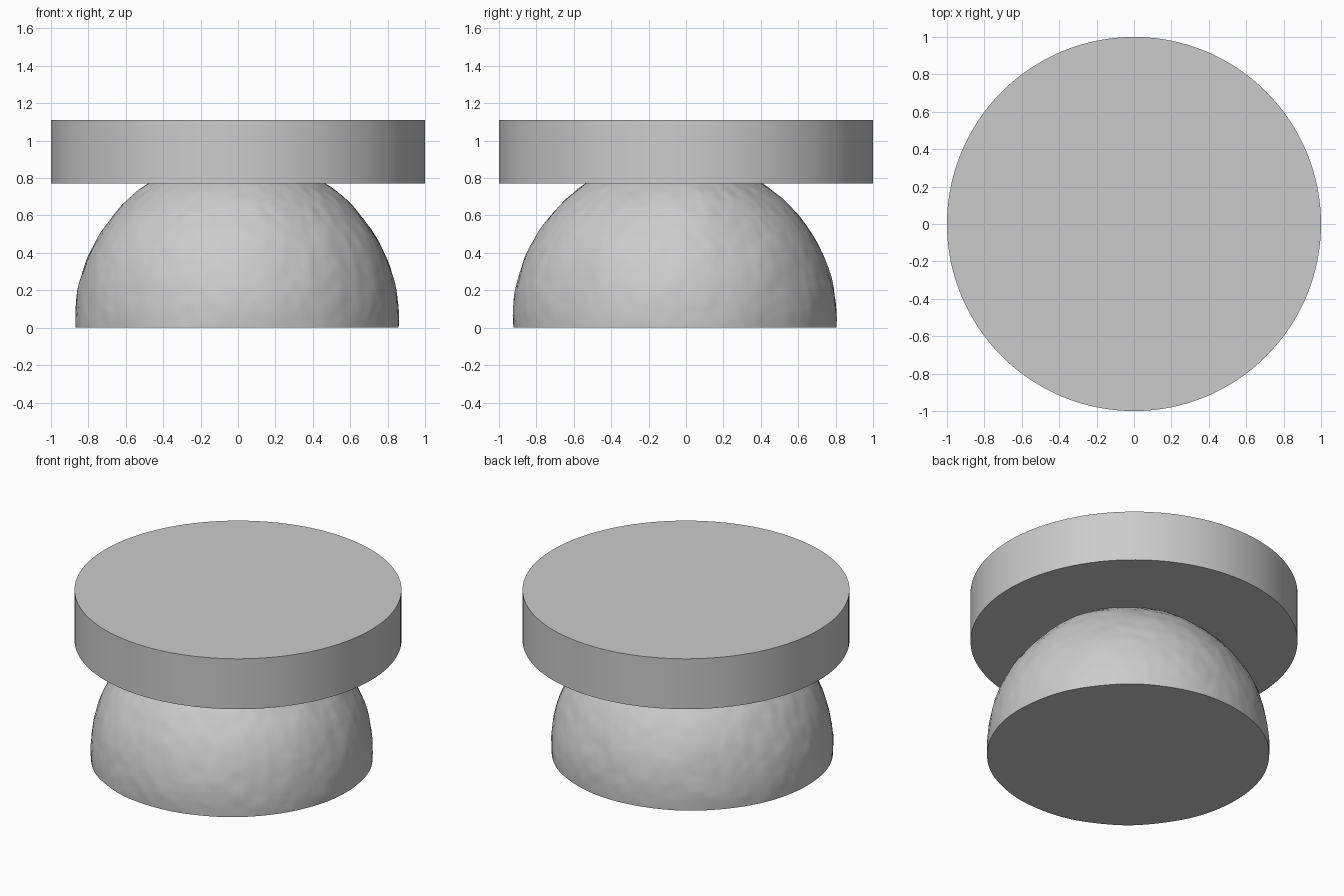
import bpy, bmesh, math
from mathutils import Vector, noise

cube = bpy.data.objects.get("Cube")
if cube:
    bpy.data.objects.remove(cube, do_unlink=True)

grey = bpy.data.materials.new("light grey")
grey.use_nodes = True
colour = (0.6, 0.6, 0.6, 1)
grey.diffuse_color = colour
grey.node_tree.nodes["Principled BSDF"].inputs["Base Color"].default_value = colour


def finish(bm, name, location):
    bmesh.ops.recalc_face_normals(bm, faces=bm.faces)
    mesh = bpy.data.meshes.new(name)
    bm.to_mesh(mesh)
    bm.free()
    mesh.materials.append(grey)
    obj = bpy.data.objects.new(name, mesh)
    obj.location = location
    bpy.context.collection.objects.link(obj)
    bpy.ops.object.select_all(action="DESELECT")
    obj.select_set(True)
    bpy.context.view_layer.objects.active = obj
    bpy.ops.object.shade_smooth_by_angle(angle=math.radians(40))
    return obj


# Flat round slab on top
THICK, BASE = 0.34, 0.77
bm = bmesh.new()
bmesh.ops.create_cone(bm, cap_ends=True, segments=128, radius1=1, radius2=1, depth=THICK)
finish(bm, "top_disc", (0, 0, BASE + THICK / 2))

# Hand-worked dome: a sphere cut flat just below its equator
RADIUS, CENTRE_Z = 0.865, 0.045
bm = bmesh.new()
bmesh.ops.create_uvsphere(bm, u_segments=224, v_segments=128, radius=RADIUS)
bmesh.ops.bisect_plane(bm, geom=bm.verts[:] + bm.edges[:] + bm.faces[:],
                       plane_co=(0, 0, -CENTRE_Z), plane_no=(0, 0, -1), clear_outer=True)

# Lumpy surface, with shallow dents on a broad uneven swell
for v in bm.verts:
    n = v.co.normalized()
    swell = noise.noise(n * 3) * 0.006
    dents = noise.noise(Vector((n.x * 12, n.y * 12, n.z * 9))) * 0.004
    fine = noise.noise(n * 26) * 0.0015
    fade = min(1, (v.co.z + CENTRE_Z) / 0.06)
    v.co += n * (swell + (dents + fine) * fade)
    if v.co.z < -CENTRE_Z + 0.001:
        v.co.z = -CENTRE_Z

# Flat underside
rim = [e for e in bm.edges if e.is_boundary]
bmesh.ops.holes_fill(bm, edges=rim, sides=0)
finish(bm, "dome_base", (-0.005, -0.06, CENTRE_Z))
